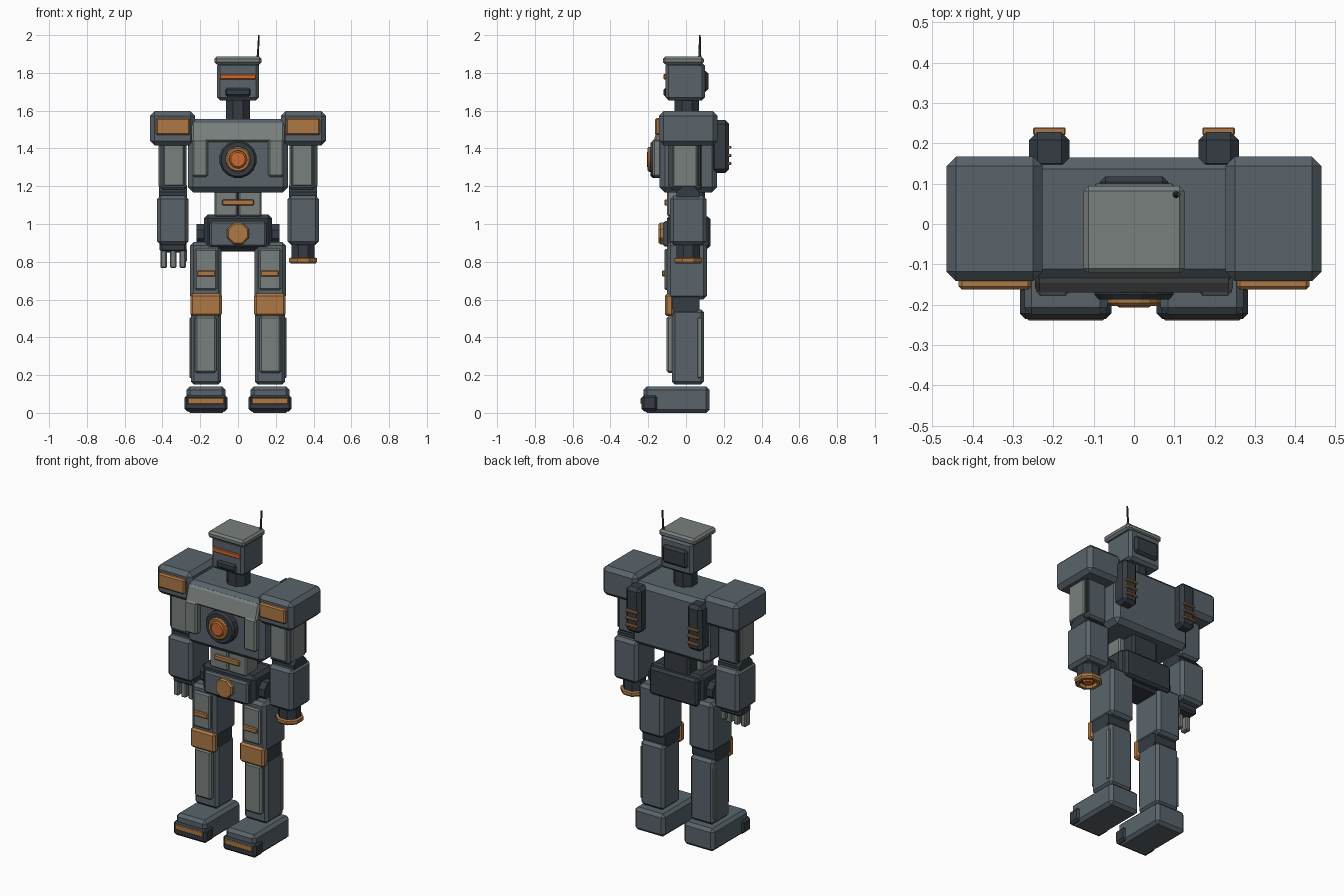
import bpy, bmesh, math
from mathutils import Matrix, Vector


def material(name, rgb):
    m = bpy.data.materials.new(name)
    m.diffuse_color = (*rgb, 1)
    return m


STEEL = material("steel", (0.10, 0.127, 0.147))
DARK = material("dark_steel", (0.035, 0.045, 0.055))
LIGHT = material("light_steel", (0.19, 0.215, 0.205))
COPPER = material("copper", (0.42, 0.19, 0.06))
GLOW = material("glow", (0.60, 0.14, 0.03))


def finish(bm, name, mat):
    bmesh.ops.recalc_face_normals(bm, faces=bm.faces)
    me = bpy.data.meshes.new(name)
    bm.to_mesh(me)
    bm.free()
    me.materials.append(mat)
    ob = bpy.data.objects.new(name, me)
    bpy.context.collection.objects.link(ob)
    return ob


def box(name, x, y, z, mat=STEEL, bevel=0.01):
    """Chamfered box from (low, high) ranges."""
    bm = bmesh.new()
    bmesh.ops.create_cube(bm, size=1)
    for v in bm.verts:
        v.co = Vector([(r[0] + r[1]) / 2 + c * (r[1] - r[0]) for r, c in zip((x, y, z), v.co)])
    if bevel:
        bmesh.ops.bevel(bm, geom=bm.edges[:], offset=bevel, segments=1, affect='EDGES')
    return finish(bm, name, mat)


def lathe(name, center, axis, profile, mat=STEEL, sides=8):
    """Faceted turning: profile of (radius, offset along axis), flat sides facing out."""
    bm = bmesh.new()
    rings = []
    for r, h in profile:
        rings.append([bm.verts.new((r * math.cos(a), r * math.sin(a), h)) for a in
                      [(i + 0.5) * math.tau / sides for i in range(sides)]])
    for a, b in zip(rings, rings[1:]):
        for i in range(sides):
            j = (i + 1) % sides
            bm.faces.new((a[i], a[j], b[j], b[i]))
    bm.faces.new(rings[0])
    bm.faces.new(rings[-1])
    rot = Vector((0, 0, 1)).rotation_difference(Vector(axis)).to_matrix().to_4x4()
    bm.transform(Matrix.Translation(center) @ rot)
    return finish(bm, name, mat)


def pair(name, x, *args, **kw):
    """Mirrored pair of boxes."""
    box("right_" + name, x, *args, **kw)
    box("left_" + name, (-x[1], -x[0]), *args, **kw)


# Head
box("head", (-0.11, 0.11), (-0.108, 0.10), (1.655, 1.855), STEEL, 0.016)
box("head_cap", (-0.125, 0.125), (-0.122, 0.094), (1.845, 1.886), LIGHT, 0.012)
box("visor", (-0.095, 0.095), (-0.118, -0.10), (1.766, 1.793), GLOW, 0.003)
box("mouth_guard", (-0.067, 0.067), (-0.12, -0.09), (1.675, 1.72), DARK, 0.01)
box("head_back_panel", (-0.085, 0.085), (0.08, 0.118), (1.70, 1.81), DARK, 0.014)
lathe("neck", (0, 0.005, 1.52), (0, 0, 1), [(0.07, 0), (0.07, 0.15)], DARK)
lathe("antenna", (0.102, 0.073, 1.83), (0.05, 0, 1),
      [(0.009, 0), (0.009, 0.055), (0.006, 0.07), (0.005, 0.17)], DARK, 6)

# Chest
box("chest", (-0.265, 0.265), (-0.14, 0.165), (1.167, 1.557), STEEL, 0.028)
collar = box("chest_collar", (-0.245, 0.245), (-0.17, -0.12), (1.435, 1.535), LIGHT, 0.01)
for v in collar.data.vertices:  # slope the collar back at the top
    if v.co.z > 1.5 and v.co.y < -0.15:
        v.co.y += 0.025
pair("chest_panel", (0.16, 0.243), (-0.178, -0.13), (1.25, 1.45), LIGHT, 0.01)
lathe("core_housing", (0, -0.13, 1.342), (0, -1, 0), [(0.10, 0), (0.10, 0.045), (0.09, 0.057)], DARK, 16)
lathe("core_ring", (0, -0.18, 1.342), (0, -1, 0),
      [(0.067, 0), (0.067, 0.016), (0.06, 0.023), (0.048, 0.023), (0.046, 0.012)], COPPER, 16)
lathe("core_lens", (0, -0.18, 1.342), (0, -1, 0), [(0.046, 0), (0.046, 0.02), (0.038, 0.027)], GLOW, 16)

# Back boosters with slats
pair("booster", (0.16, 0.26), (0.13, 0.228), (1.27, 1.55), DARK, 0.02)
for i, z in enumerate((1.32, 1.363, 1.407)):
    pair(f"booster_slat_{i}", (0.17, 0.25), (0.22, 0.24), (z - 0.007, z + 0.007), COPPER, 0.003)

# Waist
box("waist_core", (-0.09, 0.09), (-0.07, 0.10), (0.98, 1.2), DARK, 0.012)
pair("waist_plate", (0.002, 0.125), (-0.10, 0.02), (1.04, 1.19), LIGHT, 0.008)
box("waist_bar", (-0.085, 0.085), (-0.115, -0.09), (1.098, 1.13), COPPER, 0.006)

# Pelvis
box("pelvis", (-0.18, 0.18), (-0.10, 0.10), (0.855, 1.05), DARK, 0.02)
box("pelvis_front", (-0.15, 0.15), (-0.122, -0.09), (0.88, 1.015), STEEL, 0.01)
box("pelvis_back", (-0.165, 0.165), (0.08, 0.13), (0.87, 1.04), DARK, 0.014)
lathe("belt_disc", (0, -0.11, 0.95), (0, -1, 0), [(0.062, 0), (0.062, 0.025), (0.054, 0.035)], COPPER)

for s, side in ((1, "right"), (-1, "left")):
    lathe(side + "_hip", (s * 0.14, 0, 0.945), (s, 0, 0), [(0.06, 0), (0.06, 0.08)], DARK)
    lathe(side + "_knee", (s * 0.092, 0, 0.58), (s, 0, 0), [(0.078, 0), (0.078, 0.156)], DARK)
    lathe(side + "_elbow", (s * 0.27, 0.01, 1.143), (s, 0, 0), [(0.066, 0), (0.066, 0.148)], DARK)

# Shoulders and arms
pair("shoulder", (0.227, 0.465), (-0.142, 0.168), (1.416, 1.597), STEEL, 0.024)
pair("shoulder_plate", (0.255, 0.435), (-0.163, -0.13), (1.47, 1.56), COPPER, 0.008)
pair("upper_arm", (0.272, 0.408), (-0.085, 0.085), (1.18, 1.45), STEEL, 0.012)
pair("upper_arm_panel", (0.39, 0.42), (-0.07, 0.06), (1.195, 1.43), LIGHT, 0.006)
pair("upper_arm_strip", (0.39, 0.414), (0.064, 0.08), (1.2, 1.42), DARK, 0.003)
pair("upper_arm_front", (0.285, 0.395), (-0.095, -0.075), (1.2, 1.43), LIGHT, 0.006)
pair("forearm", (0.262, 0.428), (-0.085, 0.108), (0.89, 1.15), STEEL, 0.018)

# Left hand
box("palm", (-0.415, -0.272), (-0.05, 0.06), (0.85, 0.91), DARK, 0.012)
for i in range(3):
    x = -0.394 + i * 0.0505
    box(f"finger_{i}", (x - 0.017, x + 0.017), (-0.045, 0.005), (0.767, 0.865), LIGHT, 0.006)
box("thumb", (-0.30, -0.27), (0.015, 0.05), (0.80, 0.87), LIGHT, 0.006)

# Right arm cannon
lathe("cannon_barrel", (0.345, 0.012, 0.81), (0, 0, 1), [(0.066, 0), (0.066, 0.1)], DARK)
lathe("cannon_muzzle", (0.345, 0.012, 0.79), (0, 0, 1),
      [(0.05, 0.02), (0.052, 0), (0.07, 0), (0.08, 0.01), (0.08, 0.028), (0.07, 0.032)], COPPER)
lathe("cannon_lens", (0.345, 0.012, 0.793), (0, 0, 1), [(0.028, 0), (0.034, 0.02)], GLOW)

# Legs
pair("thigh", (0.087, 0.253), (-0.10, 0.11), (0.60, 0.905), STEEL, 0.018)
pair("thigh_panel", (0.112, 0.228), (-0.115, -0.09), (0.65, 0.868), LIGHT, 0.008)
pair("thigh_bar", (0.12, 0.217), (-0.128, -0.105), (0.722, 0.753), COPPER, 0.005)
pair("knee_cap", (0.085, 0.252), (-0.112, -0.065), (0.512, 0.632), COPPER, 0.012)
pair("shin", (0.09, 0.25), (-0.075, 0.095), (0.15, 0.548), STEEL, 0.016)
pair("shin_panel", (0.115, 0.228), (-0.103, -0.06), (0.212, 0.512), LIGHT, 0.01)
pair("shin_strip", (0.235, 0.256), (0.06, 0.085), (0.185, 0.505), LIGHT, 0.004)

# Feet
pair("foot", (0.066, 0.272), (-0.225, 0.125), (0.0, 0.14), STEEL, 0.018)
pair("toe_cap", (0.056, 0.283), (-0.236, -0.15), (0.008, 0.095), DARK, 0.014)
pair("toe_bar", (0.075, 0.264), (-0.24, -0.22), (0.048, 0.08), COPPER, 0.003)
